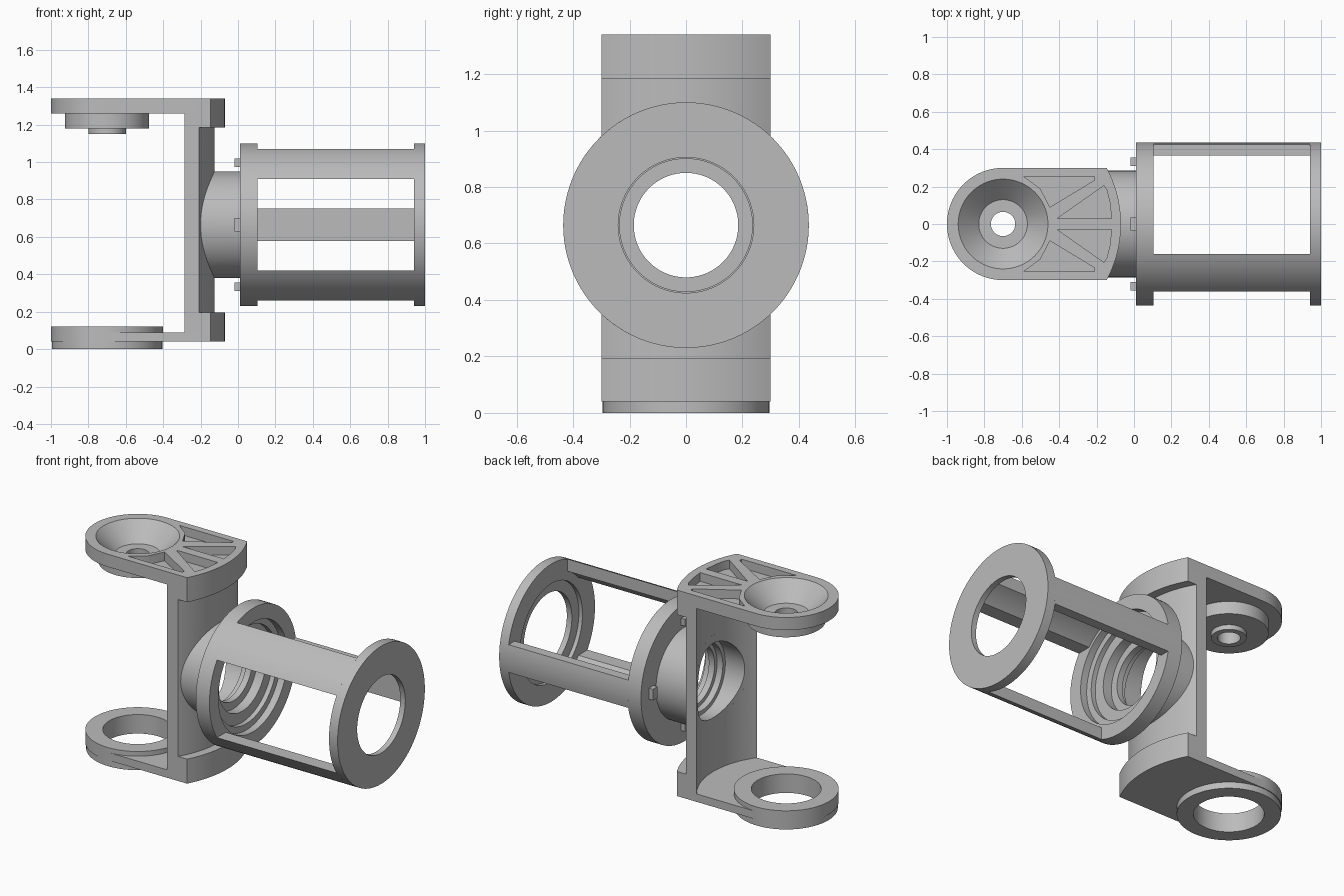
import bpy, bmesh
from math import sin, cos, asin, radians, pi
from mathutils import Vector, Matrix

cube = bpy.data.objects.get("Cube")
if cube:
    bpy.data.objects.remove(cube, do_unlink=True)

grey = bpy.data.materials.new("light grey")
grey.use_nodes = True
tone = (0.5, 0.5, 0.5, 1)
grey.diffuse_color = tone
grey.node_tree.nodes["Principled BSDF"].inputs["Base Color"].default_value = tone

PIVOT, AXIS, SEG = -0.7, 0.665, 96   # x of the vertical axis, z of the barrel axis
parts = []


def place(u, v, h, axis):
    """Put a section point on the vertical pivot axis or the barrel axis."""
    return Vector((u + PIVOT, v, h)) if axis == "z" else Vector((h, u, v + AXIS))


def finish(name, bm, keep=True):
    bmesh.ops.recalc_face_normals(bm, faces=bm.faces)
    mesh = bpy.data.meshes.new(name)
    bm.to_mesh(mesh)
    bm.free()
    mesh.materials.append(grey)
    ob = bpy.data.objects.new(name, mesh)
    bpy.context.collection.objects.link(ob)
    if keep:
        parts.append(ob)
    else:
        ob.hide_render = True
    return ob


def prism(name, outline, h0, h1, axis="z", keep=True):
    bm = bmesh.new()
    low, high = [[bm.verts.new(place(u, v, h, axis)) for u, v in outline] for h in (h0, h1)]
    bm.faces.new(low)
    bm.faces.new(high)
    n = len(outline)
    for i in range(n):
        j = (i + 1) % n
        bm.faces.new((low[i], low[j], high[j], high[i]))
    return finish(name, bm, keep)


def lathe(name, profile, axis="z"):
    """Turn a closed (radius, height) profile into a ring."""
    bm = bmesh.new()
    rings = [[bm.verts.new(place(r * cos(2 * pi * k / SEG), r * sin(2 * pi * k / SEG), h, axis))
              for k in range(SEG)] for r, h in profile]
    for i, a in enumerate(rings):
        b = rings[(i + 1) % len(rings)]
        for k in range(SEG):
            m = (k + 1) % SEG
            bm.faces.new((a[k], a[m], b[m], b[k]))
    return finish(name, bm)


def arc(r, a0, a1, n=32):
    return [(r * cos(a0 + (a1 - a0) * i / n), r * sin(a0 + (a1 - a0) * i / n)) for i in range(n + 1)]


def circle(r):
    return arc(r, 0, 2 * pi, SEG)[:-1]


def cut(ob, *cutters):
    bpy.context.view_layer.objects.active = ob
    for c in cutters:
        mod = ob.modifiers.new("cut", "BOOLEAN")
        mod.operation, mod.solver, mod.object = "DIFFERENCE", "EXACT", c
        bpy.ops.object.modifier_apply(modifier=mod.name)
        bpy.data.objects.remove(c, do_unlink=True)


def crescent(r0, r1, w=0.3):
    a0, a1 = asin(w / r0), asin(w / r1)
    return arc(r1, -a1, a1) + arc(r0, a0, -a0)


# Arm plates share one outline: round nose, straight sides, curved back
tip = asin(0.3 / 0.63)
arm = arc(0.63, -tip, tip) + arc(0.3, pi / 2, 3 * pi / 2, 48)

top_arm = prism("top_arm", arm, 1.26, 1.34)
side_pocket = [(0.11, 0.255), (0.49, 0.255), (0.49, 0.235), (0.25, 0.09), (0.2, 0.188)]
mid_pocket = [(0.29, 0.03), (0.54, 0.205), (0.555, 0.18), (0.57, 0.12), (0.58, 0.03)]
pockets = [prism("pocket_cutter", [(u, s * v) for u, v in p], 1.285, 1.4, keep=False)
           for p in (side_pocket, mid_pocket) for s in (1, -1)]
cut(top_arm, prism("boss_cutter", circle(0.24), 1.2, 1.4, keep=False), *pockets)

# Dished boss with a small through hole
lathe("top_boss", [(0.065, 1.15), (0.1, 1.15), (0.1, 1.18), (0.225, 1.18), (0.225, 1.26),
                   (0.24, 1.26), (0.24, 1.34), (0.13, 1.23), (0.065, 1.23)])

bottom_arm = prism("bottom_arm", arm, 0.04, 0.09)
cut(bottom_arm, prism("ring_cutter", circle(0.25), 0, 0.2, keep=False))
lathe("bottom_ring", [(0.2, 0), (0.295, 0), (0.295, 0.04), (0.3, 0.04), (0.3, 0.12), (0.2, 0.12)])

# Curved wall with thicker bands at both ends
wall = prism("curved_wall", crescent(0.512, 0.575), 0.085, 1.265)
cut(wall, prism("bore_cutter", circle(0.26), -0.5, 0.1, "x", keep=False))
prism("upper_band", crescent(0.512, 0.63), 1.185, 1.265)
prism("lower_band", crescent(0.512, 0.63), 0.085, 0.195)

# Neck and near flange with a stepped bore, trimmed to the wall's inner curve
barrel = lathe("neck_and_flange", [
    (0.235, -0.32), (0.285, -0.32), (0.285, 0.01), (0.435, 0.01), (0.435, 0.105),
    (0.345, 0.105), (0.345, 0.06), (0.305, 0.06), (0.305, 0.03), (0.235, 0.03),
    (0.235, -0.03), (0.185, -0.03), (0.185, -0.07), (0.21, -0.07), (0.21, -0.11), (0.235, -0.11)], "x")
cut(barrel, prism("trim_cutter", circle(0.512), 0.2, 1.2, keep=False))

# Far flange with a shallow inner recess
lathe("far_flange", [(0.24, 1), (0.435, 1), (0.435, 0.94), (0.31, 0.94), (0.31, 0.965), (0.24, 0.965)], "x")

# Three cage bars between the flanges
half = asin(0.0875 / 0.435)
prism("back_bar", arc(0.435, -half, half, 8) + [(0.365, 0.0875), (0.365, -0.0875)], 0.1, 0.945, "x")
bar = arc(0.435, radians(111.5), radians(145.8), 12) + arc(0.365, radians(137.8), radians(116), 12)
for name, s in (("upper_bar", 1), ("lower_bar", -1)):
    prism(name, [(u, s * v) for u, v in bar], 0.1, 0.945, "x")

# Four small locating tabs behind the near flange
for k in range(4):
    turn = Matrix.Rotation(k * pi / 2, 2)
    box = [turn @ Vector(p) for p in ((0.31, -0.035), (0.355, -0.035), (0.355, 0.035), (0.31, 0.035))]
    prism(f"tab_{k + 1}", box, -0.018, 0.015, "x")

bpy.ops.object.select_all(action="DESELECT")
for ob in parts:
    ob.select_set(True)
bpy.context.view_layer.objects.active = parts[0]
bpy.ops.object.shade_smooth_by_angle(angle=radians(30))
